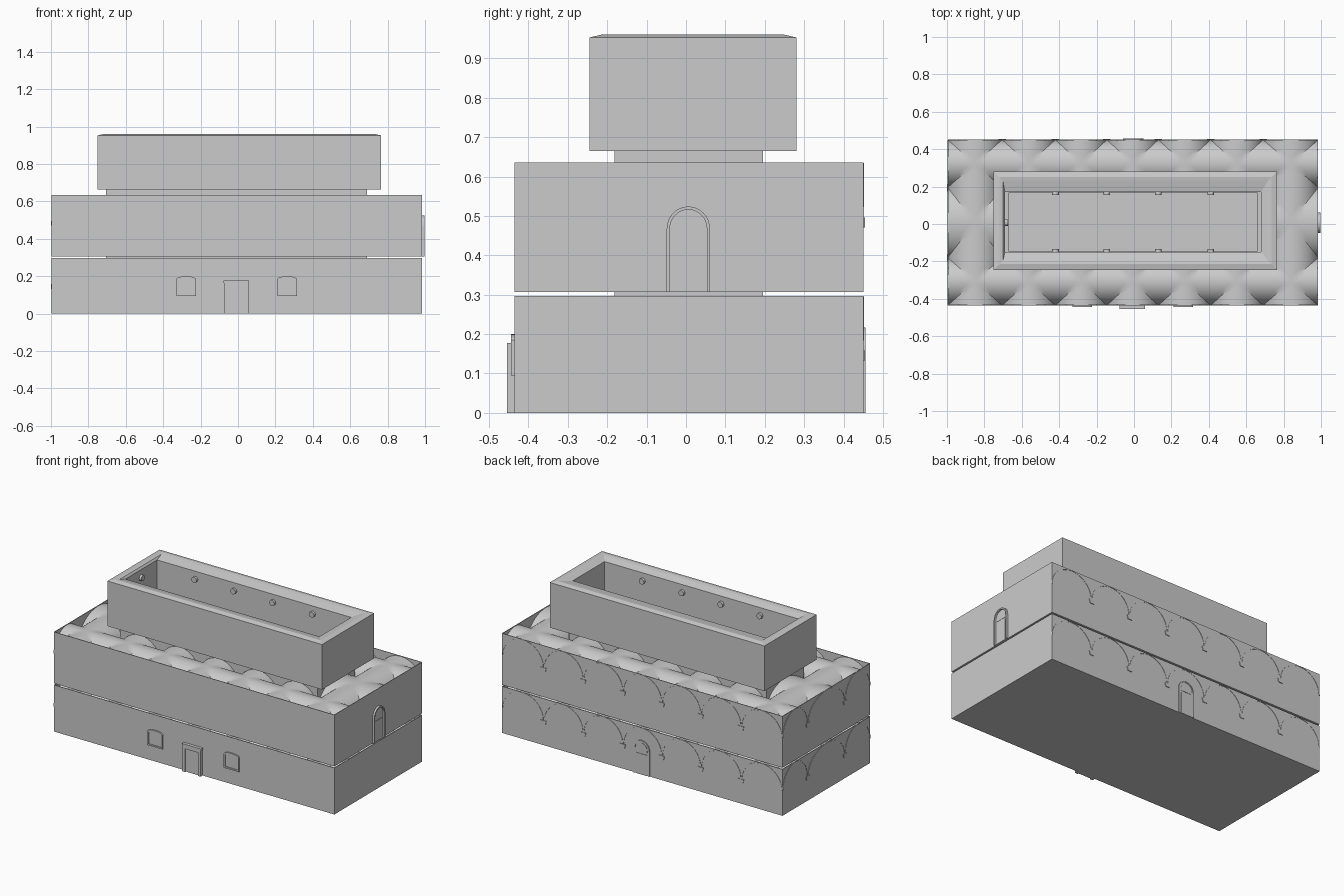
import bpy, bmesh
from math import sin, cos, pi, sqrt

if "Cube" in bpy.data.objects:
    bpy.data.objects.remove(bpy.data.objects["Cube"])

X0, X1, Y0, Y1 = -0.996, 0.985, -0.435, 0.45           # outer walls
XS = [X0, -0.705, -0.42, -0.145, 0.13, 0.41, 0.69, X1]  # vault bays
YS = [Y0, -0.18, 0.195, Y1]
COURT = (-0.67, 0.66, -0.145, 0.165)                    # open courtyard
NECK = (-0.705, 0.69, -0.182, 0.195)


def finish(bm, name, smooth=False):
    bmesh.ops.remove_doubles(bm, verts=bm.verts, dist=1e-5)
    bmesh.ops.recalc_face_normals(bm, faces=bm.faces)
    me = bpy.data.meshes.new(name)
    bm.to_mesh(me)
    bm.free()
    ob = bpy.data.objects.new(name, me)
    bpy.context.collection.objects.link(ob)
    if smooth:
        bpy.ops.object.select_all(action='DESELECT')
        ob.select_set(True)
        bpy.context.view_layer.objects.active = ob
        bpy.ops.object.shade_smooth_by_angle(angle=0.5)
    return ob


def ring(name, loops):
    """Closed loft through rectangles given as (bounds, inset, z)."""
    bm = bmesh.new()
    rows = []
    for (a, b, c, d), i, z in loops:
        pts = [(a + i, c + i), (b - i, c + i), (b - i, d - i), (a + i, d - i)]
        rows.append([bm.verts.new((x, y, z)) for x, y in pts])
    for k, r in enumerate(rows):
        s = rows[(k + 1) % len(rows)]
        for j in range(4):
            bm.faces.new((r[j], r[(j + 1) % 4], s[(j + 1) % 4], s[j]))
    return finish(bm, name)


def vaults(name, spring, rise, n=16):
    """Ring of groin vaults around the courtyard."""
    bm = bmesh.new()
    for bx in range(7):
        for by in range(3):
            if by == 1 and 0 < bx < 6:
                continue
            xa, xb, ya, yb = XS[bx], XS[bx + 1], YS[by], YS[by + 1]

            def pt(i, j):
                u, v = -cos(pi * i / n), -cos(pi * j / n)
                z = spring + rise * max(sin(pi * i / n), sin(pi * j / n))
                x, y = xa + (xb - xa) * (u + 1) / 2, ya + (yb - ya) * (v + 1) / 2
                return bm.verts.new((min(max(x, X0 + .002), X1 - .002),
                                     min(max(y, Y0 + .002), Y1 - .002), z))
            g = [[pt(i, j) for j in range(n + 1)] for i in range(n + 1)]
            for i in range(n):
                for j in range(n):
                    a, b, c, d = g[i][j], g[i + 1][j], g[i + 1][j + 1], g[i][j + 1]
                    if (i < n // 2) == (j < n // 2):     # follow the groin
                        tris = (a, b, c), (a, c, d)
                    else:
                        tris = (a, b, d), (b, c, d)
                    for t in tris:
                        bm.faces.new(t)
    return finish(bm, name, True)


def on_wall(wall, u, d, z):
    return {'front': (u, Y0 - d, z), 'back': (u, Y1 + d, z),
            'left': (X0 - d, u, z), 'right': (X1 + d, u, z)}[wall]


def outline(w, h, rise=0, n=1, base=0):
    """Door shape: jambs up to h, then an elliptical head (flat if n is 1)."""
    head = [(-w * cos(pi * k / n), h + rise * sin(pi * k / n)) for k in range(n + 1)]
    return [(-w, base)] + head + [(w, base)]


def panel(name, wall, u, z, pts, d):
    bm = bmesh.new()
    a = [bm.verts.new(on_wall(wall, u + p, -0.002, z + q)) for p, q in pts]
    b = [bm.verts.new(on_wall(wall, u + p, d, z + q)) for p, q in pts]
    bm.faces.new(a)
    bm.faces.new(b)
    for k in range(len(pts)):
        j = (k + 1) % len(pts)
        bm.faces.new((a[k], a[j], b[j], b[k]))
    finish(bm, name)


def frame(name, wall, u, z, outer, inner, d, closed=False):
    bm = bmesh.new()
    sec = [[bm.verts.new(on_wall(wall, u + p, dd, z + q))
            for (p, q), dd in ((o, -.002), (o, d), (i, d), (i, -.002))]
           for o, i in zip(outer, inner)]
    count = len(sec) if closed else len(sec) - 1
    for k in range(count):
        s, t = sec[k], sec[(k + 1) % len(sec)]
        for j in range(4):
            bm.faces.new((s[j], s[(j + 1) % 4], t[(j + 1) % 4], t[j]))
    if not closed:
        bm.faces.new(sec[0])
        bm.faces.new(sec[-1])
    finish(bm, name)


# ground floor slab
FULL = (X0, X1, Y0, Y1)
bm = bmesh.new()
bm.faces.new([bm.verts.new((x, y, 0)) for x, y in
              ((X0, Y0), (X1, Y0), (X1, Y1), (X0, Y1))])
finish(bm, "ground_floor")

# two storeys: outer walls, floor and vaulted ceiling
for name, za, zb, spring in (("lower", 0, 0.297, 0.158), ("upper", 0.307, 0.635, 0.496)):
    ring(name + "_walls", [(COURT, 0, za), (FULL, 0, za), (FULL, 0, zb),
                           (FULL, 0.004, zb), (FULL, 0.004, za + 0.004), (COURT, 0, za + 0.004)])
    vaults(name + "_vaults", spring, zb - spring - 0.002)

    # shallow arch lines and corbels on the back and left walls
    for wall, br in (("back", XS), ("left", YS)):
        for a, b in zip(br, br[1:]):
            r, rise = (b - a) / 2, zb - spring
            frame(name + "_arch_line", wall, (a + b) / 2, spring,
                  outline(r - .001, .001, rise - .002, 20), outline(r - .006, .001, rise - .007, 20), .002)
        for u in br[1:-1]:
            panel(name + "_corbel", wall, u, spring - .025,
                  [(-.02, .025), (-.014, 0), (.014, 0), (.02, .025)], .004)

# courtyard wall rising to the top storey
ring("courtyard_wall", [(COURT, 0, 0), (NECK, 0, 0), (NECK, 0, 0.67), (COURT, 0, 0.67)])

# top storey with a softly sloped rim
TOP = (-0.75, 0.765, -0.245, 0.28)
HOLE = (-0.69, 0.68, -0.15, 0.17)
ring("top_storey", [(COURT, 0, 0.665), (TOP, 0, 0.665), (TOP, 0, 0.953), (TOP, 0.03, 0.96),
                    (TOP, 0.05, 0.957), (HOLE, 0, 0.945), (HOLE, 0, 0.675), (COURT, 0, 0.675)])

# round outlets on the inside of the top storey


def outlet(x, y, dx, dy):
    bpy.ops.mesh.primitive_cylinder_add(
        vertices=16, radius=0.018, depth=0.03, location=(x, y, 0.895),
        rotation=(pi / 2 if dy else 0, pi / 2 if dx else 0, 0))
    bpy.context.object.name = "round_outlet"


for x in XS[2:6]:
    outlet(x, HOLE[2], 0, 1)
    outlet(x, HOLE[3], 0, 1)
outlet(HOLE[0], 0.007, 1, 0)

# arched doors on the right and back walls
for wall, u, z in (("right", 0.006, 0.307), ("back", -0.005, 0)):
    frame("arched_door_frame", wall, u, z, outline(.055, .16, .057, 16),
          outline(.047, .16, .049, 16), .012 if wall == "right" else .006)
    panel("arched_door_infill", wall, u, z, outline(.05, .16, .052, 16), .002)
    panel("door_leaf", wall, u, z, outline(.037, .132), .005)
    panel("fanlight", wall, u, z, outline(.038, .16, .04, 16, base=.147), .004)

# front door with a projecting frame
frame("front_door_frame", "front", -0.01, 0, outline(.065, .17), outline(.046, .148), .02)
panel("front_door_leaf", "front", -0.01, 0, outline(.05, .15), .012)
panel("front_door_lintel", "front", -0.01, .165, outline(.068, .012), .02)

# front windows with shallow arched heads
for u in (-0.277, 0.263):
    frame("window_frame", "front", u, .095, outline(.053, .09, .015, 8),
          outline(.044, .083, .012, 8, base=.009), .009, True)
    panel("window_pane", "front", u, .095, outline(.046, .085, .012, 8, base=.005), .003)
